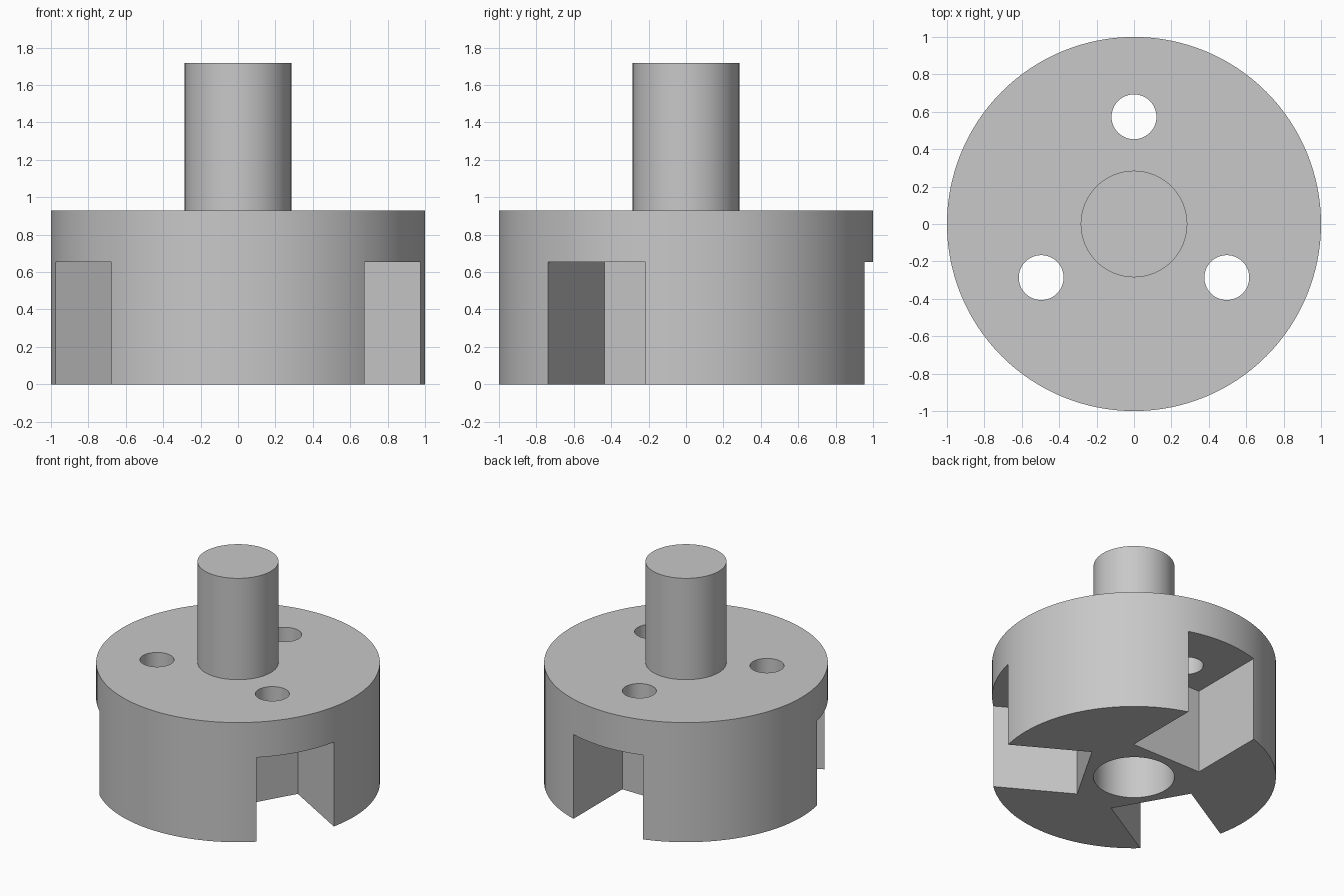
import bpy
import math
from mathutils import Matrix

if "Cube" in bpy.data.objects:
    bpy.data.objects.remove(bpy.data.objects["Cube"])

BODY_TOP, SHAFT_TOP, SLOT_TOP = 0.93, 1.718, 0.655
SHAFT_R, HOLE_R, HOLE_PITCH = 0.285, 0.12, 0.573
SLOT_WIDTH, SLOT_INNER = 0.6, 0.354

metal = bpy.data.materials.new("light_grey_metal")
metal.diffuse_color = (0.58, 0.58, 0.58, 1)
metal.use_nodes = True
metal.node_tree.nodes["Principled BSDF"].inputs["Base Color"].default_value = metal.diffuse_color


def cylinder(name, radius, z0, z1, x=0, y=0, sides=96):
    bpy.ops.mesh.primitive_cylinder_add(vertices=sides, radius=radius, depth=z1 - z0,
                                        location=(x, y, (z0 + z1) / 2))
    obj = bpy.context.object
    obj.name = name
    return obj


def combine(target, other, operation):
    mod = target.modifiers.new(operation.lower(), 'BOOLEAN')
    mod.operation = operation
    mod.solver = 'EXACT'
    mod.object = other
    bpy.context.view_layer.objects.active = target
    bpy.ops.object.modifier_apply(modifier=mod.name)
    bpy.data.objects.remove(other)


# Round body with the drive shaft on top
hub = cylinder("slotted_hub", 1.0, 0, BODY_TOP, sides=128)
combine(hub, cylinder("shaft", SHAFT_R, BODY_TOP - 0.1, SHAFT_TOP), 'UNION')

# Blind bore in the underside
combine(hub, cylinder("bore_cutter", SHAFT_R, -0.2, SLOT_TOP), 'DIFFERENCE')

# Three open slots, each with a bolt hole through its roof
for degrees in (90, 210, 330):
    a = math.radians(degrees)
    bpy.ops.mesh.primitive_cube_add(size=1)
    slot = bpy.context.object
    slot.name = "slot_cutter"
    length = 1.2 - SLOT_INNER
    slot.data.transform(Matrix.Rotation(a, 4, 'Z')
                        @ Matrix.Translation((SLOT_INNER + length / 2, 0, SLOT_TOP / 2 - 0.1))
                        @ Matrix.Diagonal((length, SLOT_WIDTH, SLOT_TOP + 0.2, 1)))
    combine(hub, slot, 'DIFFERENCE')
    hole = cylinder("hole_cutter", HOLE_R, SLOT_TOP - 0.1, BODY_TOP + 0.1,
                    HOLE_PITCH * math.cos(a), HOLE_PITCH * math.sin(a), 48)
    combine(hub, hole, 'DIFFERENCE')

# Put the origin on the floor, colour and shade
hub.data.transform(Matrix.Translation(hub.location))
hub.location = (0, 0, 0)
hub.data.materials.clear()
hub.data.materials.append(metal)
for face in hub.data.polygons:
    face.material_index = 0
bpy.ops.object.select_all(action='DESELECT')
hub.select_set(True)
bpy.context.view_layer.objects.active = hub
bpy.ops.object.shade_smooth_by_angle(angle=math.radians(30))
